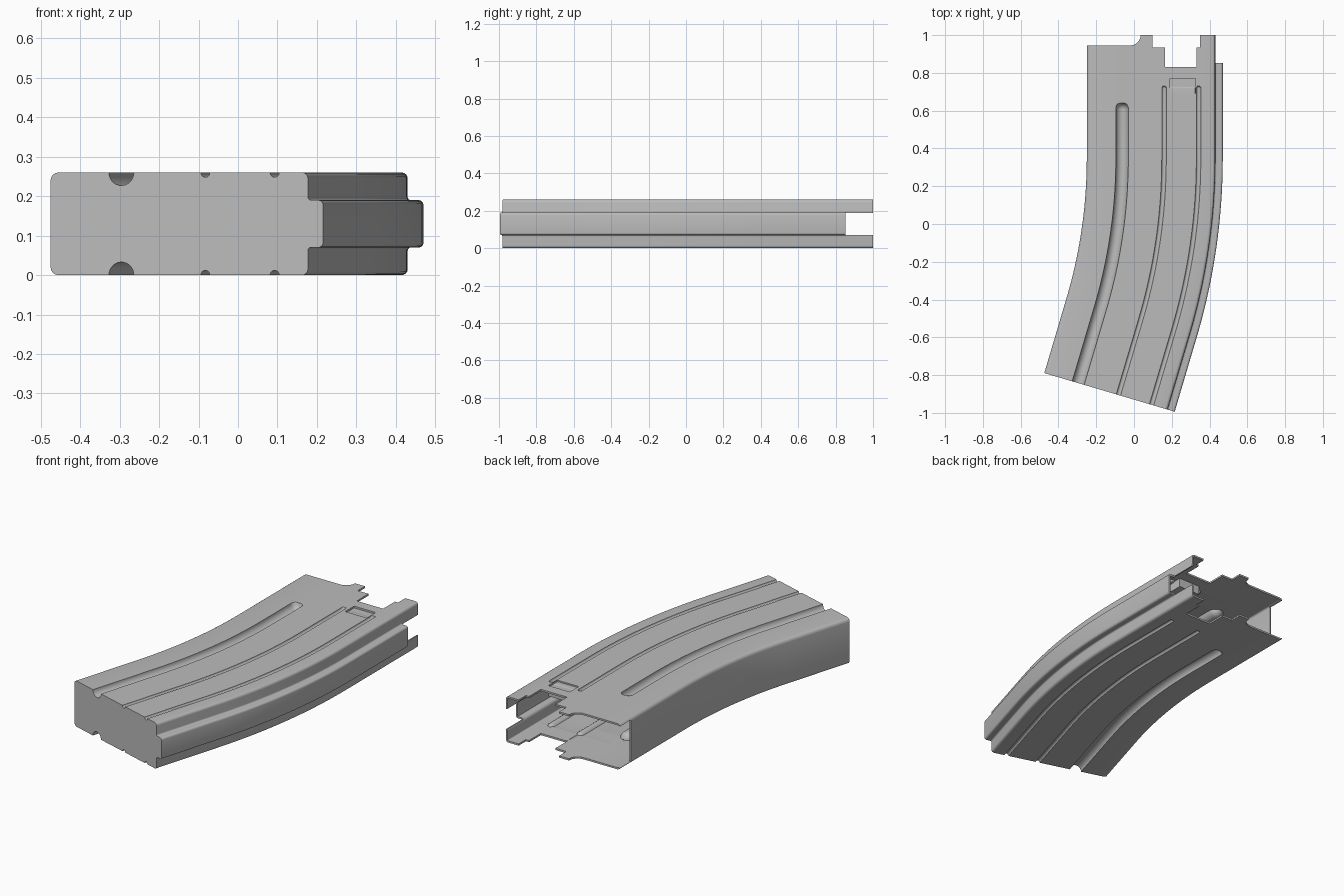
import bpy, bmesh, math
from mathutils import Vector

if "Cube" in bpy.data.objects:
    bpy.data.objects.remove(bpy.data.objects["Cube"], do_unlink=True)

HEIGHT, WALL = 0.26, 0.01
BEND_Y, CENTRE_X = 0.35, -2.87           # bend start and bend centre
BEND, TAIL = math.radians(16.5), 0.412   # bend angle, straight length after it
GROOVES = [(-0.063, 0.033, 0.607), (0.159, 0.012, 0.718), (0.342, 0.012, 0.718)]

metal = bpy.data.materials.new("grey_metal")
metal.use_nodes = True
colour = (0.5, 0.5, 0.5, 1)
metal.diffuse_color = colour
metal.node_tree.nodes["Principled BSDF"].inputs["Base Color"].default_value = colour


def make_object(name, bm):
    mesh = bpy.data.meshes.new(name)
    bmesh.ops.recalc_face_normals(bm, faces=bm.faces)
    bm.to_mesh(mesh)
    bm.free()
    mesh.materials.append(metal)
    obj = bpy.data.objects.new(name, mesh)
    bpy.context.collection.objects.link(obj)
    return obj


def prism(name, outline, z0, z1):
    bm = bmesh.new()
    face = bm.faces.new([bm.verts.new((x, y, z0)) for x, y in outline])
    new = bmesh.ops.extrude_face_region(bm, geom=[face])["geom"]
    bmesh.ops.translate(bm, vec=(0, 0, z1 - z0),
                        verts=[v for v in new if isinstance(v, bmesh.types.BMVert)])
    obj = make_object(name, bm)
    obj.hide_render = True
    return obj


def box(name, x0, x1, y0, y1, z0, z1):
    return prism(name, [(x0, y0), (x1, y0), (x1, y1), (x0, y1)], z0, z1)


def fillet(before, corner, after, r, n=4):
    p = Vector(corner)
    d1, d2 = (Vector(before) - p).normalized(), (Vector(after) - p).normalized()
    for i in range(n + 1):
        a = math.pi / 2 * i / n
        q = p + r * (d1 * (1 - math.sin(a)) + d2 * (1 - math.cos(a)))
        yield (q.x, q.y, None)


# Lower half of the cross-section, then mirrored to the upper half
mid = HEIGHT / 2
corners = [(-0.25, mid), (-0.25, 0), (0.43, 0), (0.43, 0.07), (0.47, 0.07), (0.47, mid)]
radii = [0, 0.02, 0.015, 0.008, 0.012]
half = []
for i in range(1, 5):
    half += fillet(corners[i - 1], corners[i], corners[i + 1], radii[i])
    if i == 1:
        for groove in GROOVES:
            n = 14 if groove[1] > 0.02 else 8
            half += [(groove[0] - groove[1] * math.cos(math.pi * k / n), 0, groove)
                     for k in range(n + 1)]
profile = [(u, z, g, 1) for u, z, g in half]
profile += [(u, HEIGHT - z, g, -1) for u, z, g in reversed(half)]

# Stations along the sweep: (y, bend angle, tail distance)
ys = {1.0, BEND_Y}
for _, r, yc in GROOVES:
    ys |= {round(yc + r * math.sin(math.pi / 2 * k / 6), 5) for k in range(7)}
stations = [(y, 0, 0) for y in sorted(ys, reverse=True)]
stations += [(BEND_Y, BEND * k / 20, 0) for k in range(1, 21)]
stations += [(BEND_Y, BEND, TAIL)]

# Curved shell with pressed grooves and a closed lower end
bm = bmesh.new()
rings = []
for y, a, tail in stations:
    ring = []
    for u, z, groove, side in profile:
        if groove:
            c, r, yc = groove
            z += side * math.sqrt(max(0, r * r - (u - c) ** 2 - max(0, y - yc) ** 2))
        d = u - CENTRE_X
        ring.append(bm.verts.new((CENTRE_X + d * math.cos(a) - tail * math.sin(a),
                                  y - d * math.sin(a) - tail * math.cos(a), z)))
    rings.append(ring)
count = len(profile)
for r0, r1 in zip(rings, rings[1:]):
    for i in range(count):
        j = (i + 1) % count
        bm.faces.new((r0[i], r0[j], r1[j], r1[i]))
bm.faces.new(rings[-1])
shell = make_object("magazine_shell", bm)
solid = shell.modifiers.new("wall", "SOLIDIFY")
solid.thickness, solid.offset = WALL, -1

# Cutters for the open end: stepped lip, side gaps and window
curve = [(-0.02 + 0.055 * math.sin(t), 1.0 - 0.055 * math.cos(t))
         for t in (math.pi / 2 * k / 6 for k in range(7))]
lip = [(-0.4, 0.945)] + curve + [
    (0.035, 1.002), (0.097, 1.002), (0.097, 0.935), (0.165, 0.935), (0.165, 0.83),
    (0.33, 0.83), (0.33, 0.935), (0.35, 0.935), (0.35, 1.1), (-0.4, 1.1)]
cutters = [
    prism("lip_cutter", lip, -0.1, 0.4),
    box("back_wall_cutter", -0.4, 0.3, 0.85, 1.2, 0.012, HEIGHT - 0.012),
    box("front_gap_cutter", 0.29, 0.6, 0.853, 1.2, 0.072, HEIGHT - 0.072),
    box("rib_end_cutter", 0.4305, 0.6, 0.853, 1.2, -0.1, 0.4),
    box("window_cutter", 0.19, 0.325, 0.69, 0.77, 0.2, 0.4),
]
for cutter in cutters:
    cut = shell.modifiers.new(cutter.name, "BOOLEAN")
    cut.operation, cut.solver, cut.object = "DIFFERENCE", "EXACT", cutter

bpy.ops.object.select_all(action="DESELECT")
shell.select_set(True)
bpy.context.view_layer.objects.active = shell
for name in [m.name for m in shell.modifiers]:
    bpy.ops.object.modifier_apply(modifier=name)
for cutter in cutters:
    bpy.data.objects.remove(cutter, do_unlink=True)
bpy.ops.object.shade_smooth_by_angle(angle=math.radians(35))
